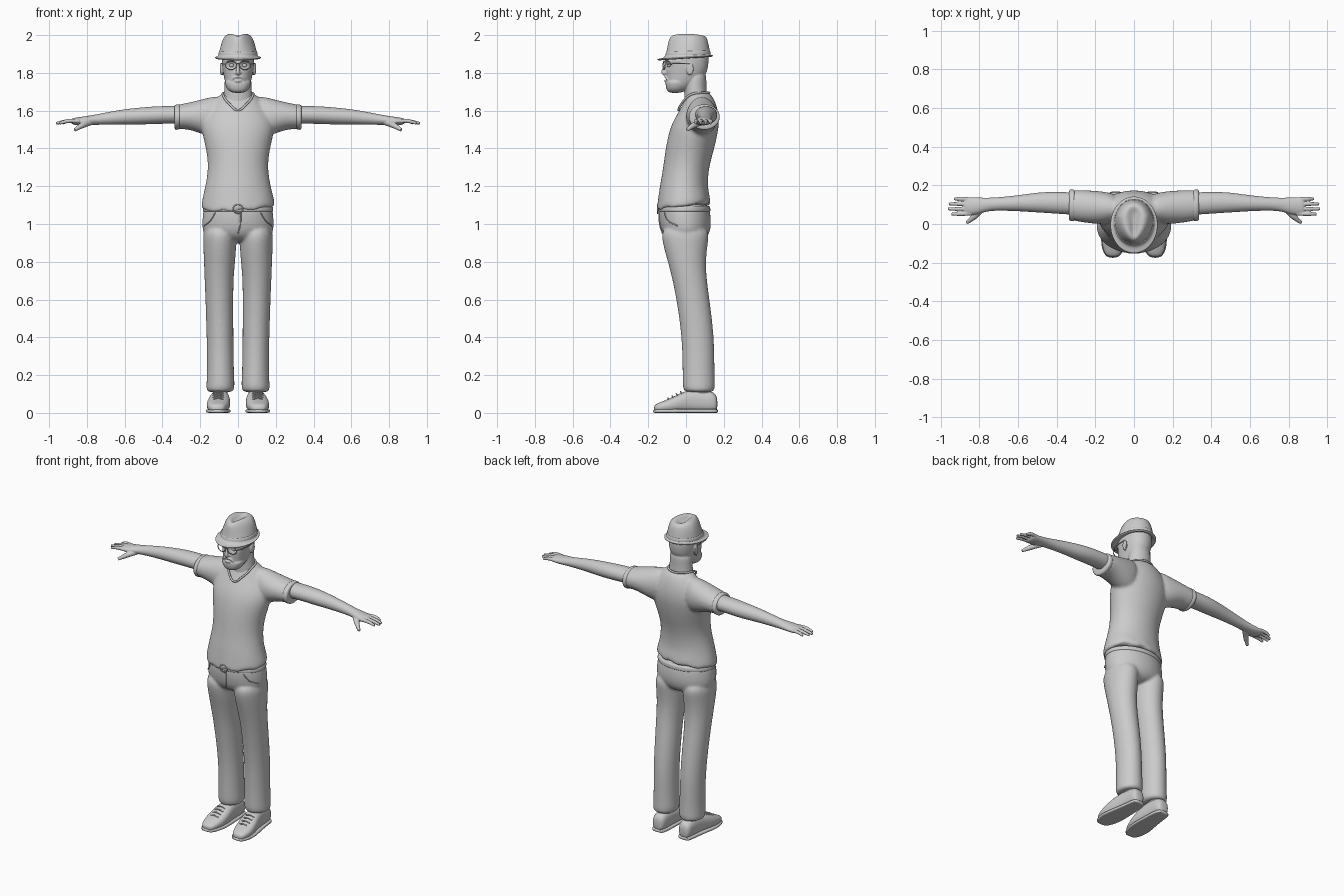
import bpy
import bmesh
import math
from mathutils import Vector

# All part sizes below are in hundredths of a unit
SCALE = 0.01

if "Cube" in bpy.data.objects:
    bpy.data.objects.remove(bpy.data.objects["Cube"], do_unlink=True)

clay = bpy.data.materials.new("light grey")
clay.use_nodes = True
clay.diffuse_color = (0.6, 0.6, 0.6, 1)
clay.node_tree.nodes["Principled BSDF"].inputs["Base Color"].default_value = clay.diffuse_color


def select(objects):
    bpy.ops.object.select_all(action='DESELECT')
    for item in objects:
        item.select_set(True)
    bpy.context.view_layer.objects.active = objects[0]


def add_object(name, data):
    obj = bpy.data.objects.new(name, data)
    data.materials.append(clay)
    bpy.context.scene.collection.objects.link(obj)
    return obj


def bake(obj):
    """Turn curves and modifiers into a plain mesh."""
    select([obj])
    bpy.ops.object.convert(target='MESH')
    return bpy.context.view_layer.objects.active


def loft(name, rings, axis=2, sides=16, power=2, level=2, shape=None):
    """Smooth closed skin over rings (position, a min, a max, b min, b max);
    four-number rings (position, half width, b min, b max) are symmetric."""
    bm = bmesh.new()
    grow = 6 / (4 + 2 * math.cos(math.tau / sides))
    u, w = [i for i in range(3) if i != axis]
    loops = []
    for ring in rings:
        if len(ring) == 4:
            ring = (ring[0], -ring[1], *ring[1:])
        pos, a_min, a_max, b_min, b_max = ring
        loop = []
        for i in range(sides):
            angle = math.tau * i / sides
            c, s = (math.copysign(abs(f) ** (2 / power), f)
                    for f in (math.cos(angle), math.sin(angle)))
            co = Vector()
            co[axis] = pos
            co[u] = (a_min + a_max) / 2 + grow * c * (a_max - a_min) / 2
            co[w] = (b_min + b_max) / 2 + grow * s * (b_max - b_min) / 2
            loop.append(bm.verts.new(co * SCALE))
        loops.append(loop)
    for low, high in zip(loops, loops[1:]):
        for i in range(sides):
            j = (i + 1) % sides
            bm.faces.new((low[i], low[j], high[j], high[i]))
    bm.faces.new(loops[0])
    bm.faces.new(loops[-1])
    bmesh.ops.recalc_face_normals(bm, faces=bm.faces)
    for face in bm.faces:
        face.smooth = True
    mesh = bpy.data.meshes.new(name)
    bm.to_mesh(mesh)
    bm.free()
    obj = add_object(name, mesh)
    obj.modifiers.new("Round", 'SUBSURF').levels = level
    obj = bake(obj)
    if shape:
        for v in obj.data.vertices:
            p = v.co / SCALE
            shape(p)
            v.co = p * SCALE
    return obj


def tube(name, points, cyclic=False):
    """Rounded tube through points (x, y, z, radius)."""
    curve = bpy.data.curves.new(name, 'CURVE')
    curve.dimensions = '3D'
    curve.bevel_depth = SCALE
    curve.bevel_resolution = 3
    curve.resolution_u = 6
    curve.use_fill_caps = True
    spline = curve.splines.new('BEZIER')
    spline.bezier_points.add(len(points) - 1)
    spline.use_cyclic_u = cyclic
    for point, (x, y, z, radius) in zip(spline.bezier_points, points):
        point.co = Vector((x, y, z)) * SCALE
        point.radius = radius
        point.handle_left_type = point.handle_right_type = 'AUTO'
    return bake(add_object(name, curve))


def mirror(obj):
    obj.modifiers.new("Mirror", 'MIRROR').use_mirror_merge = False
    return bake(obj)


def blend(name, parts, voxel, smoothing):
    """Fuse overlapping parts into one soft skin."""
    select(parts)
    bpy.ops.object.join()
    obj = bpy.context.view_layer.objects.active
    obj.name = name
    remesh = obj.modifiers.new("Fuse", 'REMESH')
    remesh.mode = 'VOXEL'
    remesh.voxel_size = voxel * SCALE
    remesh.use_smooth_shade = True
    obj.modifiers.new("Soften", 'SMOOTH').iterations = smoothing
    return bake(obj)


# Shirt: torso and sleeves, with a hem that hangs lower in front
def hang_hem(p):
    weight = max(0, min(1, (120 - p.z) / 8))
    p.z += weight * (0.13 * p.y + 0.06 * p.x + 0.5 * math.sin(p.x * 0.6))


torso = loft("torso", [
    (108.5, 18, -14, 12), (109, 19.5, -15.5, 13), (112, 19.3, -15.2, 12.7),
    (120, 17.2, -13.8, 11.3), (130, 15.5, -12, 12), (140, 16.8, -10.8, 15),
    (150, 19.5, -8.7, 17.2), (156, 18.5, -6, 17.5), (162, 15, -2.3, 16.5),
    (167, 11, 0, 14.5), (170, 8, 1.5, 12)], shape=hang_hem)
sleeve = mirror(loft("sleeve", [
    (8, 2, 15, 147, 168), (14, 0, 16.5, 146, 167.3), (20, 0, 17.2, 148, 165.7),
    (27, 1, 17.5, 150.5, 164), (33, 2, 17.5, 150, 163), (33.5, 3, 16.5, 151, 162)], axis=0))
blend("shirt", [torso, sleeve], 0.9, 6)
mirror(loft("sleeve_cuff", [
    (30.5, 2, 17, 151, 162.8), (31, 1.4, 17.9, 150, 163.5),
    (33.3, 1.6, 17.9, 149.7, 163.2), (33.8, 2.5, 17, 151, 162.3)], axis=0))
side_collar = [(4.5, -2.5, 163.5, 0.6), (8, 2.5, 168.5, 0.6), (6, 9.5, 169.5, 0.6)]
tube("collar", [(0, -4, 160.3, 0.6), *side_collar, (0, 12.3, 169.5, 0.6),
                *[(-x, y, z, r) for x, y, z, r in reversed(side_collar)]], cyclic=True)

# Trousers with belt, buckle and fly
pelvis = loft("pelvis", [
    (112, 17.5, -13.5, 11.5), (106, 18.5, -14.4, 12.8), (100, 19, -14, 13.4),
    (94, 18.5, -12.5, 12.3), (90, 11, -7, 8)])
legs = mirror(loft("trouser_leg", [
    (100, 1, 18.5, -13.5, 13), (90, 0.8, 18.4, -12.5, 11.5), (80, 1.6, 18, -9.5, 10.3),
    (70, 2.5, 17.6, -7, 11), (60, 2.5, 17.2, -5, 12.4), (40, 2.5, 16.5, -2, 15),
    (20, 2.2, 16.3, -1.7, 15), (14, 1.7, 16.8, -1.8, 15.4),
    (11.5, 2.5, 16.5, -1, 14.8), (11, 4, 15, 1, 13)]))
blend("trousers", [pelvis, legs], 0.8, 5)
loft("belt", [(106.3, 18, -14, 12.3), (106.6, 18.8, -14.8, 13),
              (109.4, 18.5, -14.6, 12.8), (109.7, 17.5, -13.8, 12)])
tube("belt_buckle", [(x, -15, z, 0.35) for x, z in
                     ((-2, 106.5), (2, 106.5), (2, 109.5), (-2, 109.5))], cyclic=True)
tube("fly_seam", [(1.5, -14.3, 106, 0.3), (1.3, -14, 100, 0.3), (0, -12.5, 95, 0.3)])
mirror(tube("pocket_seam", [(12, -11.5, 106, 0.3), (14.5, -9.8, 102, 0.3), (18, -4.5, 99, 0.3)]))

# Shoes with soles, laces and ankles
mirror(loft("shoe", [
    (-17, 8.5, 13.5, 1, 3.8), (-15, 6.5, 15.5, 0.5, 5.2), (-9, 4.5, 16.8, 0.3, 7.3),
    (-3, 4, 16, 0.3, 10.5), (3, 4.5, 14.5, 0.3, 12.5), (10, 4.8, 13.8, 0.3, 12),
    (15, 5, 13.5, 0.5, 11), (16.7, 7, 12, 1.5, 8)], axis=1, power=2.5))
mirror(loft("shoe_sole", [
    (-17.6, 8.5, 13.5, 0, 1.8), (-15, 5.8, 16, 0, 2), (-8, 3.8, 17.4, 0, 2),
    (0, 4, 15.8, 0, 2), (9, 4.3, 14.3, 0, 2), (15, 4.8, 13.8, 0, 2),
    (17, 6.5, 12.3, 0, 2)], axis=1, power=5))
for i in range(4):
    y, z = -9 + 2.2 * i, 7.6 + 1.1 * i
    mirror(tube("shoe_lace", [(7.5, y, z - 0.6, 0.35), (10.5, y - 0.5, z + 0.3, 0.35),
                              (13.3, y, z - 0.6, 0.35)]))
mirror(loft("ankle", [(7, 5.5, 13, 2, 14), (12, 5.5, 13, 2.5, 13), (17, 5, 14, 2, 13)]))

# Arms, hands, fingers and thumbs
arm = loft("bare_arm", [
    (26, 4.5, 16, 153, 162.5), (35, 5, 16.5, 153.2, 162.5), (43, 5.6, 16.6, 153, 162.3),
    (50, 6, 16.3, 152.7, 161.8), (60, 6.7, 14.8, 152.8, 160.8), (70, 7, 13.8, 152.6, 159),
    (76, 6.7, 13.5, 152.5, 157.8), (81, 5, 13.7, 152.2, 157),
    (86, 4.6, 13.8, 152.3, 156.3), (88.5, 5, 13.3, 153, 155.8)], axis=0)
fingers = [tube("finger", [(84, 5.5 + 2.4 * i, 154.5, 1.1), (90, 5.2 + 2.6 * i, 154.5, 1.1),
                           (tip, 5.2 + 2.6 * i, 153.3, 0.75)])
           for i, tip in enumerate((94.5, 96.3, 95.8, 93))]
thumb = tube("thumb", [(78, 8.5, 154, 1.7), (82.5, 4, 152.2, 1.6), (86.5, 0.6, 149.8, 0.9)])
mirror(blend("arm", [arm, *fingers, thumb], 0.35, 2))


# Head: skull with eye sockets, neck, beard, nose, brow, lips and ears
def sink_eyes(p):
    if p.y < 0:
        spread = ((abs(p.x) - 3.5) / 2) ** 2 + ((p.z - 184) / 1.6) ** 2
        p.y += 1.4 * math.exp(-spread)


skull = loft("skull", [
    (170, 3.5, -9, -1), (171.5, 5.3, -10, 2), (175, 6.8, -10.5, 7), (179, 7.6, -10.5, 10.5),
    (183, 8.3, -10.7, 11.7), (188, 8.7, -10.7, 12), (194, 8, -8.5, 11), (196, 5, -5, 8)],
    power=2.2, level=3, shape=sink_eyes)
neck = loft("neck", [(156, 9, 0, 13), (162, 8.5, -1, 12), (168, 7.4, -0.8, 11),
                     (174, 7, -1, 10.6), (182, 7, 0, 11)])
beard = loft("beard", [(169.3, 3, -9, -2.5), (171, 5.6, -10.4, 0), (174, 6.9, -10.9, 2),
                       (177, 7.2, -10.4, 2)], power=2.3)
nose = tube("nose", [(0, -10.2, 185.5, 0.8), (0, -11.4, 182.5, 0.9), (0, -12, 180.2, 1.1),
                     (0, -10.3, 179.3, 1)])
nostrils = mirror(tube("nostril", [(0.4, -11, 180, 0.7), (1.4, -10.4, 180.1, 0.7)]))
brow = mirror(tube("brow", [(1, -10.7, 186, 0.5), (3.5, -10.3, 186.8, 0.6), (6.2, -8, 186, 0.4)]))
moustache = mirror(tube("moustache", [(0, -11, 178, 0.6), (2, -10.5, 177.6, 0.6),
                                      (3.8, -9.4, 175.5, 0.4)]))
lip = tube("lip", [(-2, -10.3, 175.8, 0.4), (0, -11, 175.7, 0.6), (2, -10.3, 175.8, 0.4)])
ears = mirror(loft("ear", [(7.8, 0.5, 3, 179, 184), (8.8, 0, 4, 178.5, 185),
                           (9.6, 0.8, 4.3, 179.5, 185.5)], axis=0))
blend("head", [skull, neck, beard, nose, nostrils, brow, moustache, lip, ears], 0.4, 2)
mirror(loft("eye", [(-10.2, 2.7, 4.3, 183.4, 184.7), (-9.4, 2, 5, 182.9, 185.1),
                    (-8, 2.5, 4.5, 183.2, 184.8)], axis=1))

# Glasses
rim = [(3.7 + 2.9 * math.cos(a), -11.6 + 0.5 * math.cos(a), 184 + 2.2 * math.sin(a), 0.27)
       for a in (math.tau * i / 12 for i in range(12))]
mirror(tube("glasses_rim", rim, cyclic=True))
tube("glasses_bridge", [(-1, -12, 184.6, 0.27), (0, -12.3, 185, 0.27), (1, -12, 184.6, 0.27)])
mirror(tube("glasses_temple", [(6.6, -11.1, 184.6, 0.27), (8.7, -6, 184.9, 0.27),
                               (9.1, 2, 185, 0.27)]))


# Hat: one skin for brim and creased crown, plus a band
def tilt(p):
    p.z += 0.07 * p.y * max(0, min(1, (196 - p.z) / 8))


def crease(p):
    tilt(p)
    if p.z > 190:
        lift = min(1, (p.z - 190) / 9)
        front = max(0, min(1, (4 - p.y) / 12))
        p.x *= 1 - 0.25 * lift * front
        width = 1.3 + 0.12 * max(0, p.y + 8)
        p.z -= 2 * lift ** 4 * math.exp(-(p.x / width) ** 2 - ((p.y - 1) / 8) ** 4)


loft("hat", [
    (188.8, 8.8, -10, 12), (187.4, 10.5, -12.5, 13), (187.7, 12.2, -15.2, 14.2),
    (188.5, 12.3, -15.3, 14.3), (188.5, 10.6, -12, 13.2), (190, 10.1, -10.6, 12.7),
    (195, 9.3, -9.6, 12), (199, 7.9, -8.8, 11), (200.8, 5.5, -6.5, 9),
    (200.6, 3.5, -3.5, 6.5), (200.5, 1, 0, 3)], sides=32, shape=crease)
loft("hat_band", [(188.6, 10, -10.6, 12.7), (188.9, 10.5, -11.1, 13.1),
                  (191.4, 10.2, -10.7, 12.8), (191.7, 9.6, -10.1, 12.3)], sides=32, shape=tilt)
